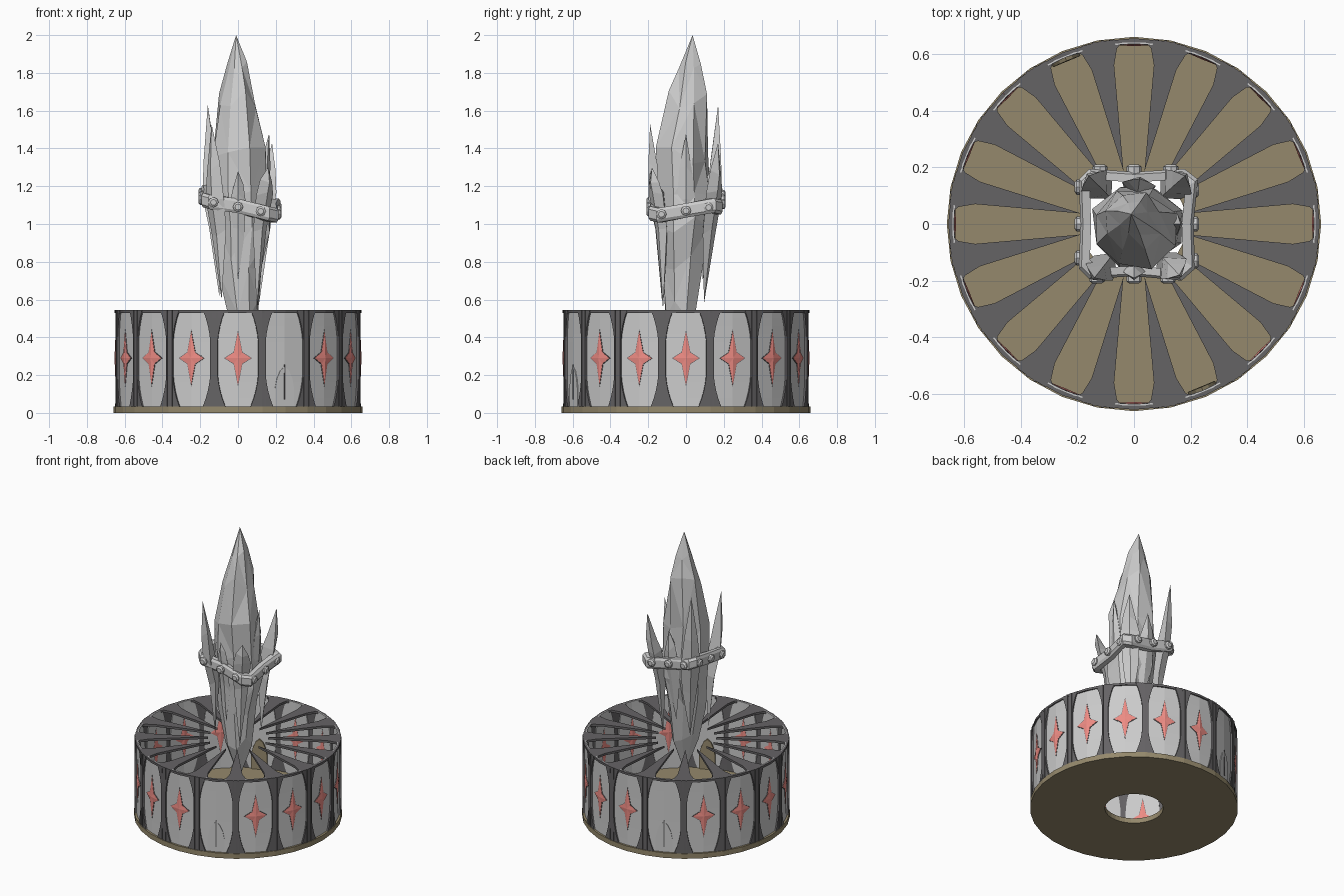
import bpy, bmesh, math, random
from mathutils import Vector, Matrix

if "Cube" in bpy.data.objects:
    bpy.data.objects.remove(bpy.data.objects["Cube"])
random.seed(4)
N = 16
STEP = 2 * math.pi / N
R = 0.655
TOP = 0.545


def material(name, col):
    m = bpy.data.materials.new(name)
    m.diffuse_color = (*col, 1)
    m.use_nodes = True
    m.node_tree.nodes["Principled BSDF"].inputs["Base Color"].default_value = m.diffuse_color
    return m


DARK = material("dark_iron", (0.13, 0.125, 0.13))
BROWN = material("brown_floor", (0.30, 0.25, 0.15))
PINK = material("pink_star", (0.85, 0.26, 0.23))


def finish(name, bm, mat=None, thick=0, recalc=True):
    if recalc:
        bmesh.ops.recalc_face_normals(bm, faces=bm.faces[:])
    me = bpy.data.meshes.new(name)
    bm.to_mesh(me)
    bm.free()
    ob = bpy.data.objects.new(name, me)
    bpy.context.collection.objects.link(ob)
    if mat:
        me.materials.append(mat)
    if thick:
        s = ob.modifiers.new("thickness", 'SOLIDIFY')
        s.thickness = thick
        s.offset = 0
    return ob


def loft(bm, rings, cyclic=True, loop=False):
    """Skin a list of rings; a ring of one point becomes a tip."""
    vs = [[bm.verts.new(p) for p in r] for r in rings]
    pairs = list(zip(vs, vs[1:])) + ([(vs[-1], vs[0])] if loop else [])
    for a, b in pairs:
        n = max(len(a), len(b))
        for i in range(n if cyclic else n - 1):
            j = (i + 1) % n
            if len(a) == 1:
                bm.faces.new((a[0], b[j], b[i]))
            elif len(b) == 1:
                bm.faces.new((a[i], a[j], b[0]))
            else:
                bm.faces.new((a[i], a[j], b[j], b[i]))
    if cyclic and not loop:
        for r in (vs[0], vs[-1]):
            if len(r) > 2:
                bm.faces.new(r)


def wrap(ang, u, z, r):
    """Point on the drum wall, u measured sideways from the angle."""
    a = ang + u / R
    return Vector((r * math.cos(a), r * math.sin(a), z))


def circle(r, z, n=32):
    return [(r * math.cos(2 * math.pi * i / n), r * math.sin(2 * math.pi * i / n), z) for i in range(n)]


def half_width(z):
    t = abs(z - 0.29) / 0.255
    return 0.068 + 0.044 * (1 - t ** 2.5)


# floor ring with a round hole
bm = bmesh.new()
loft(bm, [circle(0.66, 0), circle(0.66, 0.035), circle(0.185, 0.035), circle(0.185, 0)], loop=True)
finish("floor_disc", bm, BROWN)

# barrel-shaped wall panels, and dark posts filling the gaps between them
zs = [0.035 + (TOP - 0.035) * i / 12 for i in range(13)]
panels, posts = bmesh.new(), bmesh.new()
for k in range(N):
    a = k * STEP
    loft(panels, [[wrap(a, s * half_width(z), z, 0.640) for s in (-1, 0, 1)] for z in zs], cyclic=False)
    pitch = R * STEP
    loft(posts, [[wrap(a, u, z, 0.648) for u in
                  (half_width(z), pitch / 2, pitch - half_width(z))] for z in zs], cyclic=False)
finish("wall_panels", panels, None, 0.010)
finish("wall_posts", posts, DARK, 0.012)

# raised seams at both sides of each post
bm = bmesh.new()
for k in range(N):
    for u in (-0.016, 0.016):
        c = wrap((k + 0.5) * STEP, u, 0, 1)
        a = math.atan2(c.y, c.x)
        loft(bm, [[wrap(a, -0.004, z, 0.645), wrap(a, 0.004, z, 0.645),
                   wrap(a, 0.004, z, 0.657), wrap(a, -0.004, z, 0.657)] for z in (0.035, TOP)])
finish("post_seams", bm, DARK)

# sunburst roof: a pointed wedge between each pair of slots
bm = bmesh.new()
for k in range(N):
    a = (k + 0.5) * STEP
    half = []
    for x, y in ((0.56, 0.07), (0.62, 0.06), (0.64, 0.042), (0.64, 0)):
        p = Matrix.Rotation(a - STEP / 2, 3, 'Z') @ Vector((x, y, TOP))
        half.append(math.atan2(p.y, p.x) - a)
        half[-1] = (p.xy.length, math.atan2(math.sin(half[-1]), math.cos(half[-1])))
    half.append((R, -STEP / 2))
    pol = [(0.19, 0)] + half + [(R, 0)] + [(r, -t) for r, t in reversed(half)]
    loft(bm, [[(r * math.cos(a + t), r * math.sin(a + t), z) for r, t in pol] for z in (TOP - 0.015, TOP)])
finish("roof_wedges", bm, DARK)

# four-pointed stars on all panels except the two with doors
DOORS = (5, 13)
bm, rim = bmesh.new(), bmesh.new()


def star(a, r, s):
    pts = [(0, 0.14), (0.022, 0.03), (0.07, 0), (0.022, -0.03), (0, -0.14), (-0.022, -0.03), (-0.07, 0), (-0.022, 0.03)]
    return [wrap(a, x * s, 0.29 + z * s, r) for x, z in pts]


for k in range(N):
    if k in DOORS:
        continue
    a = k * STEP
    loft(bm, [[wrap(a, 0, 0.29, 0.628)], star(a, 0.633, 1), star(a, 0.648, 1), [wrap(a, 0, 0.29, 0.654)]])
    loft(rim, [star(a, 0.6335, 1.08), star(a, 0.6465, 1.08)])
finish("stars", bm, PINK)
finish("star_rims", rim, DARK)

# arched doors, brown on the inside, with a centre slit
outer, inner, slit = bmesh.new(), bmesh.new(), bmesh.new()
arch = [(-0.055, 0.036), (0.055, 0.036), (0.055, 0.13), (0.045, 0.18), (0.025, 0.225), (0, 0.245),
        (-0.025, 0.225), (-0.045, 0.18), (-0.055, 0.13)]
for k in DOORS:
    a = k * STEP
    loft(outer, [[wrap(a, u, z, r) for u, z in arch] for r in (0.640, 0.6475)])
    loft(inner, [[wrap(a, u, z, r) for u, z in arch] for r in (0.622, 0.638)])
    loft(slit, [[wrap(a, u, z, r) for u, z in ((-.003, .07), (.003, .07), (.003, .255), (-.003, .255))]
                for r in (0.640, 0.650)])
finish("door_fronts", outer)
finish("door_backs", inner, BROWN)
finish("door_slits", slit, DARK)

# main crystal, lofted from uneven rings
bm = bmesh.new()
rings = [[(0.03, -0.03, 0.28)]]
for i, (z, cx, cy, rx, ry) in enumerate([
        (0.55, 0.03, -0.03, 0.085, 0.085), (0.80, 0.01, -0.02, 0.12, 0.11), (1.0, 0.02, -0.01, 0.15, 0.14),
        (1.15, 0.01, -0.01, 0.155, 0.15), (1.36, 0.0, -0.02, 0.15, 0.14), (1.66, 0.0, 0.005, 0.105, 0.105),
        (1.86, 0.0, 0.02, 0.055, 0.06)]):
    ring = []
    for j in range(8):
        t = (j + 0.5) * math.pi / 4
        f = random.uniform(0.92, 1.1)
        ring.append((cx + rx * f * math.cos(t), cy + ry * f * math.sin(t),
                     z + random.uniform(-0.05, 0.05)))
    rings.append(ring)
rings.append([(-0.01, 0.035, 2.0)])
loft(bm, rings)
bmesh.ops.triangulate(bm, faces=bm.faces[:])
finish("main_crystal", bm)

# shards leaning on it: tip x, y, z, girth, lower end height
bm = bmesh.new()
for x, y, z, g, low in [(-0.16, 0.17, 1.63, 0.065, 0.62), (-0.14, -0.19, 1.53, 0.06, 0.60),
                        (0.18, 0.17, 1.43, 0.065, 0.58), (0.16, -0.18, 1.30, 0.06, 0.55),
                        (0.0, -0.19, 1.28, 0.04, 0.70), (0.165, 0.0, 1.48, 0.055, 0.56),
                        (-0.10, 0.03, 1.68, 0.06, 0.80), (0.02, 0.16, 1.35, 0.06, 0.7)]:
    rs = [[(0.62 * x, 0.62 * y - 0.01, low)]]
    for zz, s, gg in ((0.95, 0.72, 0.8), (1.15, 0.88, 1.0), (1.15 + (z - 1.15) * 0.4, 0.93, 0.7)):
        o = math.atan2(y, x)
        rs.append([(x * s + g * gg * math.cos(o + j * math.pi / 2), y * s + g * gg * 0.9 * math.sin(o + j * math.pi / 2),
                    zz + random.uniform(-0.03, 0.03)) for j in range(4)])
        # keep outer edge inside the band
        rs[-1][0] = (x * s * 1.12, y * s * 1.12, rs[-1][0][2])
    rs.append([(x, y, z)])
    loft(bm, rs)
finish("side_shards", bm)

# tilted band around the crystals


def band_z(x, y):
    return 1.11 - 0.19 * x + 0.02 * math.sin(9 * y)


bm = bmesh.new()
path = [(-0.185, -0.15), (-0.15, -0.185), (0.0, -0.175), (0.16, -0.19), (0.205, -0.15), (0.20, 0.0),
        (0.215, 0.15), (0.17, 0.185), (0.0, 0.175), (-0.15, 0.185), (-0.185, 0.15), (-0.18, 0.0)]
sec = []
for x, y in path:
    z = band_z(x, y) + random.uniform(-0.01, 0.01)
    h = 0.038
    sec.append([(x * s, y * s, z + dz) for s, dz in ((0.84, -h), (1.0, -h), (1.05, -h * 0.6),
                                                     (1.05, h * 0.6), (1.0, h), (0.84, h))])
loft(bm, sec, loop=True)
finish("band", bm)

# rivets on each side of the band
bm = bmesh.new()
for side in range(4):
    d = Matrix.Rotation(side * math.pi / 2, 3, 'Z')
    for off in (-0.13, 0.0, 0.12):
        p = d @ Vector((off, -0.19, 0))
        if p.x > 0.15:
            p.x += 0.02
        c = Vector((p.x, p.y, band_z(p.x, p.y)))
        rs = [[c + d @ Vector((r * math.cos(t * math.pi / 4), -o, r * math.sin(t * math.pi / 4)))
               for t in range(8)] for r, o in ((0.027, -0.02), (0.027, 0.012), (0.016, 0.02))]
        loft(bm, rs)
finish("band_rivets", bm)
